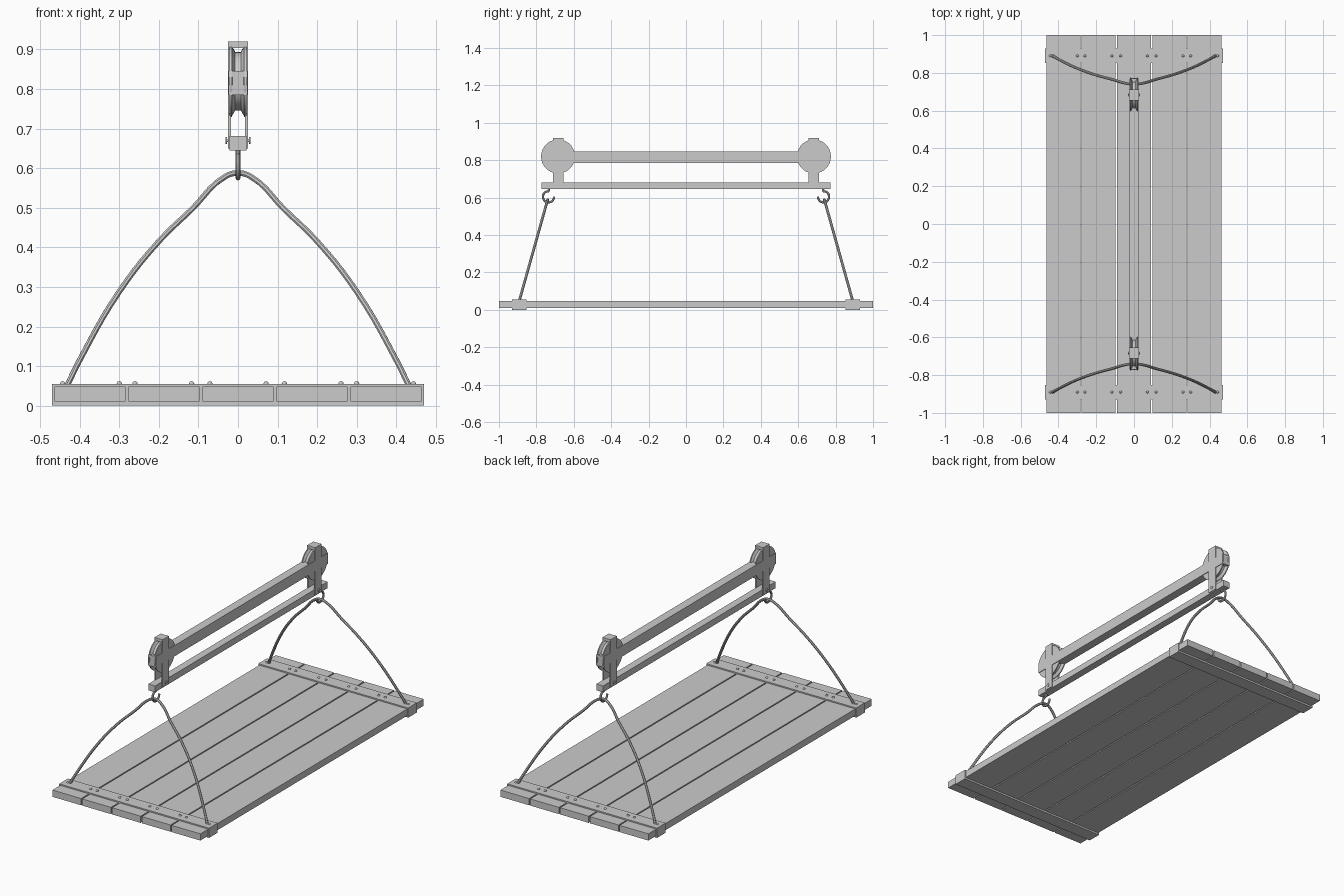
import bpy, bmesh, math
from mathutils import Matrix

if "Cube" in bpy.data.objects:
    bpy.data.objects.remove(bpy.data.objects["Cube"])


def finish(name, bm):
    bmesh.ops.recalc_face_normals(bm, faces=bm.faces)
    me = bpy.data.meshes.new(name)
    bm.to_mesh(me)
    bm.free()
    ob = bpy.data.objects.new(name, me)
    bpy.context.collection.objects.link(ob)
    return ob


def smooth(ob):
    bpy.ops.object.select_all(action='DESELECT')
    ob.select_set(True)
    bpy.context.view_layer.objects.active = ob
    bpy.ops.object.shade_smooth_by_angle(angle=math.radians(40))


def box(name, x0, x1, y0, y1, z0, z1):
    bm = bmesh.new()
    bmesh.ops.create_cube(bm, size=1)
    for v in bm.verts:
        v.co = ((x0 + x1) / 2 + v.co.x * (x1 - x0),
                (y0 + y1) / 2 + v.co.y * (y1 - y0),
                (z0 + z1) / 2 + v.co.z * (z1 - z0))
    return finish(name, bm)


def lathe_x(name, profile, cy, cz, n):
    """Revolve (x, radius) profile about an x-parallel axis."""
    bm = bmesh.new()
    rings = []
    for x, r in profile:
        rings.append([bm.verts.new((x, cy + r * math.cos(2 * math.pi * i / n),
                                    cz + r * math.sin(2 * math.pi * i / n))) for i in range(n)])
    for a, b in zip(rings, rings[1:]):
        for i in range(n):
            j = (i + 1) % n
            bm.faces.new((a[i], a[j], b[j], b[i]))
    bm.faces.new(rings[0])
    bm.faces.new(rings[-1])
    ob = finish(name, bm)
    smooth(ob)
    return ob


def tube(name, pts, radius):
    cu = bpy.data.curves.new(name, 'CURVE')
    cu.dimensions = '3D'
    cu.bevel_depth = radius
    cu.bevel_resolution = 2
    cu.use_fill_caps = True
    cu.resolution_u = 5
    sp = cu.splines.new('BEZIER')
    sp.bezier_points.add(len(pts) - 1)
    for bp, p in zip(sp.bezier_points, pts):
        bp.co = p
        bp.handle_left_type = bp.handle_right_type = 'AUTO'
    ob = bpy.data.objects.new(name, cu)
    bpy.context.collection.objects.link(ob)
    bpy.ops.object.select_all(action='DESELECT')
    ob.select_set(True)
    bpy.context.view_layer.objects.active = ob
    bpy.ops.object.convert(target='MESH')
    smooth(bpy.context.view_layer.objects.active)


# Platform planks
for i in range(5):
    c = (i - 2) * 0.187
    box(f"plank_{i + 1}", c - 0.09, c + 0.09, -1, 1, 0.01, 0.048)

# Lower spreader bar and upper carrying beam
box("lower_bar", -0.021, 0.021, -0.773, 0.773, 0.645, 0.681)
box("upper_beam", -0.0245, 0.0245, -0.77, 0.77, 0.785, 0.846)

for s, end in ((-1, "front"), (1, "back")):
    def ybox(name, x0, x1, y0, y1, z0, z1):
        box(f"{end}_{name}", x0, x1, min(s * y0, s * y1), max(s * y0, s * y1), z0, z1)

    # Cleat wrapped across the planks, with bolts
    ybox("cleat", -0.47, 0.47, 0.853, 0.93, 0, 0.055)
    for k, x in enumerate((0.443, 0.30, 0.26, 0.117, 0.071)):
        for m in (-1, 1):
            bm = bmesh.new()
            bmesh.ops.create_uvsphere(bm, u_segments=10, v_segments=6, radius=0.007,
                                      matrix=Matrix.Translation((m * x, s * 0.89, 0.055)))
            smooth(finish(f"{end}_bolt_{k}_{'left' if m < 0 else 'right'}", bm))

    # Pulley: cheeks, grooved wheel, axle
    py, pz = s * 0.684, 0.82
    for m in (-1, 1):
        lathe_x(f"{end}_pulley_cheek", [(m * 0.015, 0.091), (m * 0.021, 0.091)], py, pz, 28)
        # Vertical hanger straps
        ybox("hanger_strap", min(m * 0.018, m * 0.0255), max(m * 0.018, m * 0.0255),
             0.655, 0.711, 0.65, 0.908)
    lathe_x(f"{end}_pulley_wheel",
            [(-0.015, 0.088), (-0.007, 0.074), (0.007, 0.074), (0.015, 0.088)], py, pz, 28)
    ybox("hanger_cap", -0.0255, 0.0255, 0.655, 0.711, 0.904, 0.92)

    # Hanger pin with heads
    lathe_x(f"{end}_hanger_pin", [(-0.031, 0.009), (-0.028, 0.009), (-0.028, 0.004),
                                  (0.028, 0.004), (0.028, 0.009), (0.031, 0.009)], py, 0.67, 10)

    # Hook
    hook = [(0, s * 0.735, 0.655)]
    for a in range(90, -196, -30):
        t = math.radians(a)
        hook.append((0, s * (0.735 + 0.03 * math.cos(t)), 0.605 + 0.03 * math.sin(t)))
    tube(f"{end}_hook", hook, 0.006)

    # Rope sling over the hook
    half = [(0.432, 0.05), (0.40, 0.115), (0.30, 0.288), (0.20, 0.415), (0.115, 0.498), (0.035, 0.577)]
    path = [(-x, z) for x, z in half] + [(0, 0.588)] + half[::-1]
    tube(f"{end}_rope", [(x, s * (0.74 + 0.15 * (0.588 - z) / 0.535), z) for x, z in path], 0.0075)
